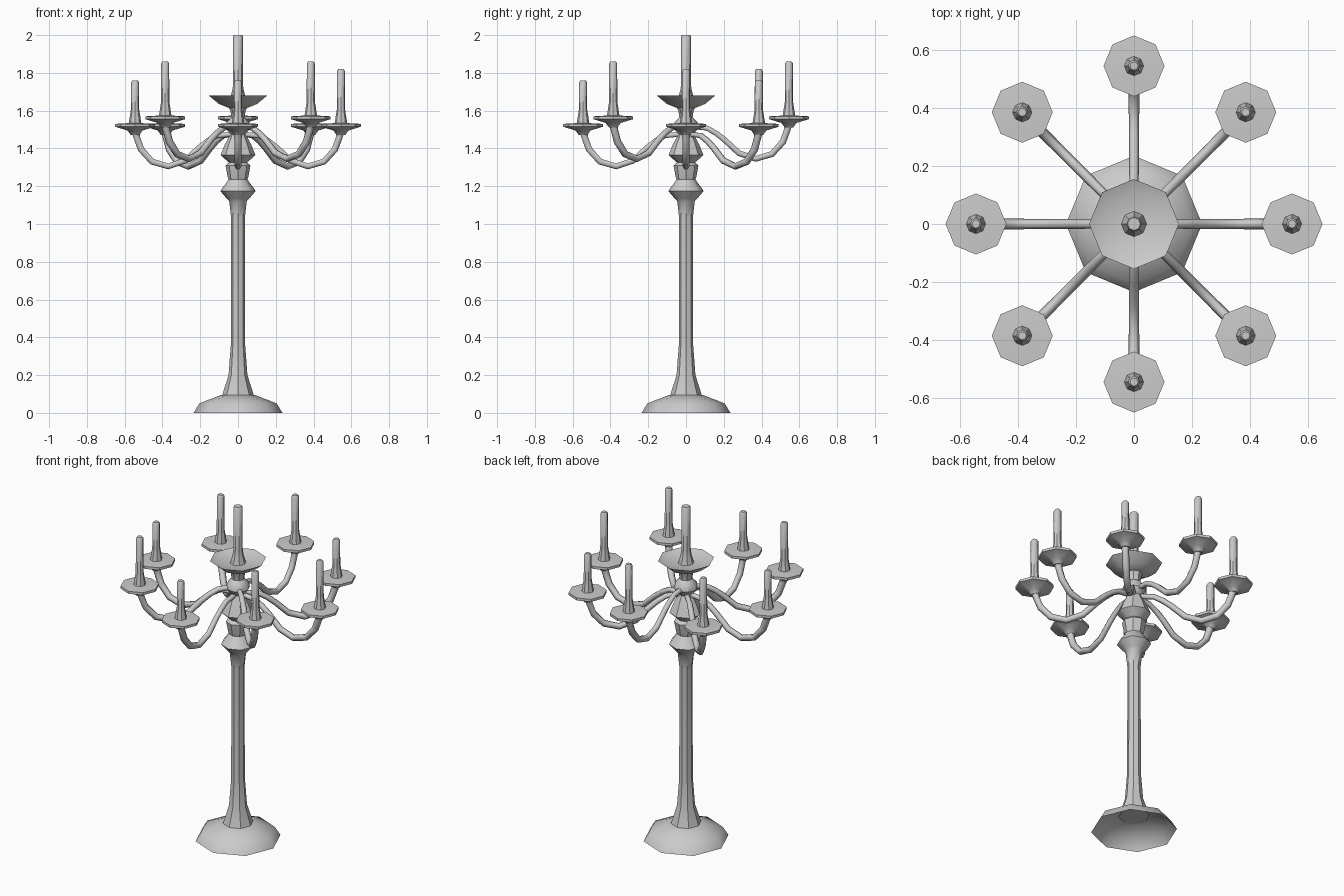
import bpy, bmesh, math

if "Cube" in bpy.data.objects:
    bpy.data.objects.remove(bpy.data.objects["Cube"])


def lathe(name, profile, loc=(0, 0, 0), n=8, cap_start=True, cap_end=True, angle=40):
    """Revolve (radius, z) points around z into an n-sided solid."""
    bm = bmesh.new()
    rings = []
    for r, z in profile:
        rings.append([bm.verts.new((r * math.cos(2 * math.pi * i / n),
                                    r * math.sin(2 * math.pi * i / n), z)) for i in range(n)])
    for a, b in zip(rings, rings[1:]):
        for i in range(n):
            j = (i + 1) % n
            bm.faces.new((a[i], a[j], b[j], b[i]))
    if cap_start:
        bm.faces.new(rings[0][::-1])
    if cap_end:
        bm.faces.new(rings[-1])
    me = bpy.data.meshes.new(name)
    bm.to_mesh(me)
    bm.free()
    ob = bpy.data.objects.new(name, me)
    ob.location = loc
    bpy.context.collection.objects.link(ob)
    me.shade_smooth()
    me.set_sharp_from_angle(angle=math.radians(angle))
    return ob


def tube(name, path, radius, loc, rot):
    """Six-sided bent tube through (r, z, thickness) points."""
    cu = bpy.data.curves.new(name, 'CURVE')
    cu.dimensions = '3D'
    cu.bevel_depth = radius
    cu.bevel_resolution = 1
    cu.use_fill_caps = True
    sp = cu.splines.new('POLY')
    sp.points.add(len(path) - 1)
    for p, (r, z, t) in zip(sp.points, path):
        p.co = (r, 0, z, 1)
        p.radius = t
    sp.use_smooth = True
    ob = bpy.data.objects.new(name, cu)
    ob.location = loc
    ob.rotation_euler = (0, 0, rot)
    bpy.context.collection.objects.link(ob)
    return ob


# Hollow foot, open underneath
lathe("base", [(0.235, 0), (0.205, 0.05), (0.09, 0.095), (0.07, 0.095)],
      cap_start=False, cap_end=False, angle=50)

# Central column with turned knops
lathe("column", [(0.085, 0.09), (0.05, 0.2), (0.038, 0.36), (0.036, 1.03),
                 (0.046, 1.12), (0.06, 1.135), (0.094, 1.175), (0.05, 1.235),
                 (0.055, 1.25), (0.066, 1.31), (0.048, 1.325), (0.092, 1.365),
                 (0.07, 1.42), (0.042, 1.475), (0.066, 1.51), (0.06, 1.54),
                 (0.035, 1.565), (0.04, 1.6), (0.055, 1.63)])

# Central drip cup and candle
lathe("centre_cup", [(0.05, 1.615), (0.1, 1.635), (0.155, 1.68), (0.11, 1.66)])
lathe("centre_candle", [(0.045, 1.655), (0.03, 1.71), (0.026, 1.74), (0.026, 1.995), (0.022, 2.0)])

# Eight arms: vertical shift and candle length, anticlockwise from +x
REACH = 0.545
ARM = [(0.03, 1.475, 0.8), (0.11, 1.468, 0.85), (0.16, 1.44, 0.9), (0.205, 1.405, 0.95),
       (0.28, 1.335, 1), (0.37, 1.305, 1), (0.455, 1.33, 1.05), (0.513, 1.395, 1.1),
       (0.535, 1.455, 1.1), (REACH, 1.5, 1.4)]
SETTINGS = [(0, 0.30), (0, 0.24), (0.04, 0.30), (0, 0.30),
            (0, 0.24), (0.04, 0.30), (0, 0.24), (0.04, 0.30)]
for i, (lift, length) in enumerate(SETTINGS):
    a = i * math.pi / 4
    tube(f"arm_{i}", ARM, 0.018, (0, 0, lift), a)
    at = (REACH * math.cos(a), REACH * math.sin(a), 1.52 + lift)
    lathe(f"drip_plate_{i}", [(0.022, -0.05), (0.04, -0.025), (0.105, -0.005),
                              (0.105, 0.01), (0.035, 0.014)], at)
    lathe(f"candle_{i}", [(0.034, 0.01), (0.026, 0.06), (0.022, 0.085),
                          (0.021, length - 0.01), (0.014, length)], at)
